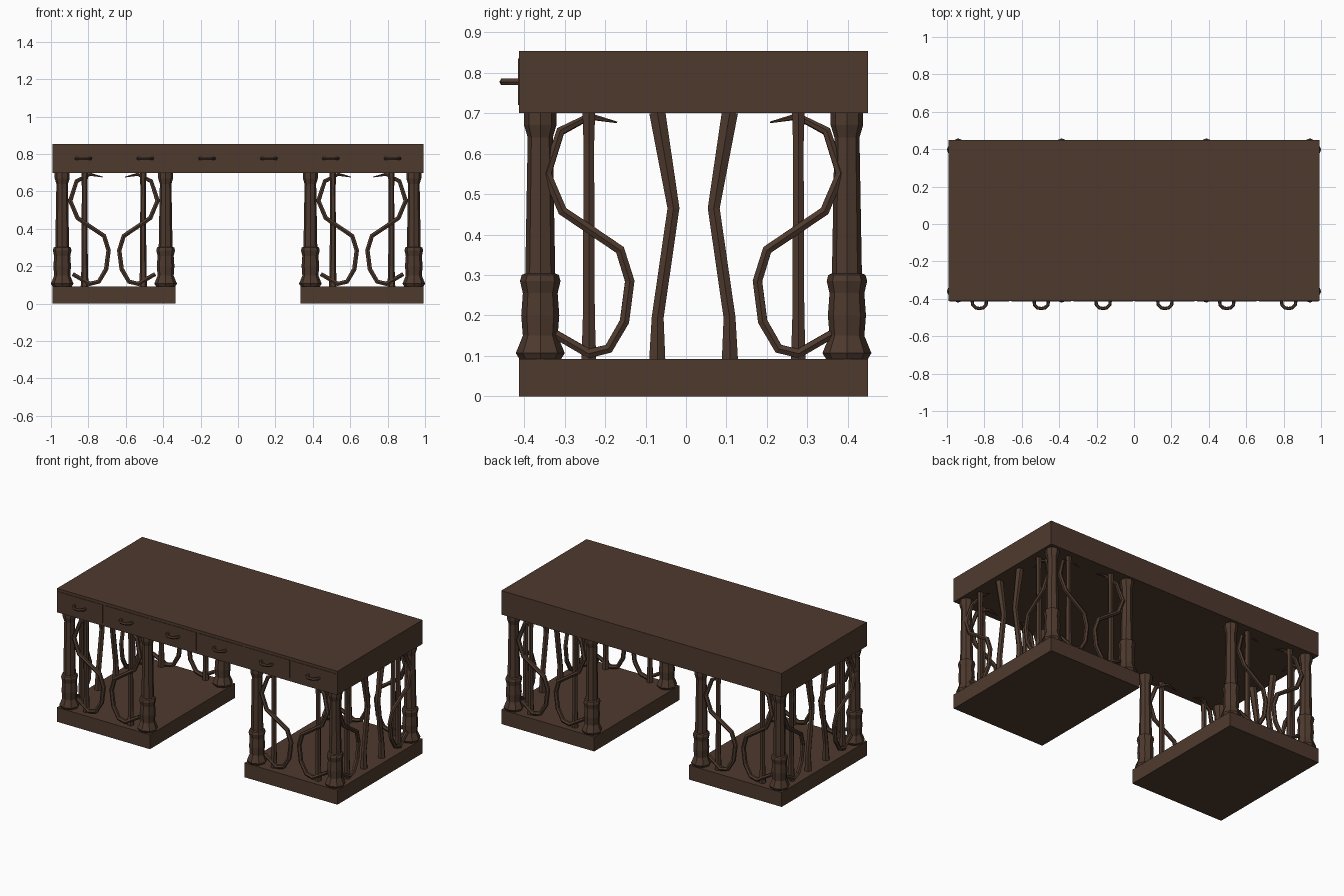
import bpy, bmesh, math

if "Cube" in bpy.data.objects:
    bpy.data.objects.remove(bpy.data.objects["Cube"])

wood = bpy.data.materials.new("dark_brown_wood")
wood.diffuse_color = (0.076, 0.042, 0.027, 1)
wood.use_nodes = True
wood.node_tree.nodes["Principled BSDF"].inputs["Base Color"].default_value = wood.diffuse_color

CY = 0.0186                      # centre of the desk body in y
FRONT, BACK = -0.412, 0.4495     # slab limits in y
HX = 0.992                       # slab half width
INNER = 0.335                    # inner edge of each pedestal
INSET = 0.052                    # column inset from the edges


def finish(name, bm):
    bmesh.ops.recalc_face_normals(bm, faces=bm.faces)
    me = bpy.data.meshes.new(name)
    bm.to_mesh(me)
    bm.free()
    me.materials.append(wood)
    ob = bpy.data.objects.new(name, me)
    bpy.context.collection.objects.link(ob)
    return ob


def box(name, x0, x1, y0, y1, z0, z1):
    bm = bmesh.new()
    bmesh.ops.create_cube(bm, size=1)
    for v in bm.verts:
        v.co = ((x0 + x1) / 2 + v.co.x * (x1 - x0),
                (y0 + y1) / 2 + v.co.y * (y1 - y0),
                (z0 + z1) / 2 + v.co.z * (z1 - z0))
    return finish(name, bm)


def lathe(name, x, y, profile, sides=8):
    bm = bmesh.new()
    rings = []
    for z, r in profile:
        rings.append([bm.verts.new((x + r * math.cos(2 * math.pi * i / sides),
                                    y + r * math.sin(2 * math.pi * i / sides), z))
                      for i in range(sides)])
    for a, b in zip(rings, rings[1:]):
        for i in range(sides):
            j = (i + 1) % sides
            bm.faces.new((a[i], a[j], b[j], b[i]))
    bm.faces.new(rings[0])
    bm.faces.new(rings[-1])
    return finish(name, bm)


def tube(name, points, radii):
    cu = bpy.data.curves.new(name, 'CURVE')
    cu.dimensions = '3D'
    cu.bevel_depth = 1.0
    cu.bevel_resolution = 1      # six sides
    cu.use_fill_caps = True
    sp = cu.splines.new('POLY')
    sp.points.add(len(points) - 1)
    for p, co, r in zip(sp.points, points, radii):
        p.co = (*co, 1)
        p.radius = r
    sp.use_smooth = False
    cu.materials.append(wood)
    ob = bpy.data.objects.new(name, cu)
    bpy.context.collection.objects.link(ob)
    bpy.ops.object.select_all(action='DESELECT')
    ob.select_set(True)
    bpy.context.view_layer.objects.active = ob
    bpy.ops.object.convert(target='MESH')
    return ob


# Slab and drawer fronts with handles
box("desk_top", -HX, HX, FRONT, BACK, 0.70, 0.853)
pitch = 2 * HX / 6
for i in range(6):
    x = (i - 2.5) * pitch
    box("drawer_front", x - pitch / 2 + 0.006, x + pitch / 2 - 0.006,
        FRONT - 0.003, FRONT + 0.01, 0.72, 0.835)
    arc = [(-0.038, 0.0), (-0.036, 0.02), (-0.02, 0.036), (0, 0.040),
           (0.02, 0.036), (0.036, 0.02), (0.038, 0.0)]
    tube("drawer_handle", [(x + u, FRONT - d, 0.777) for u, d in arc], [0.009] * 7)

# Column profile (z, radius)
column = [(0.09, 0.05), (0.107, 0.0605), (0.15, 0.043), (0.20, 0.047),
          (0.255, 0.043), (0.285, 0.050), (0.30, 0.046), (0.304, 0.037),
          (0.64, 0.031), (0.67, 0.040), (0.702, 0.040)]

# Vine path: (distance from column, z, outward offset, radius)
vine = [(0.03, 0.158, 0, 0.012), (0.12, 0.106, 0.012, 0.0135),
        (0.169, 0.118, 0.012, 0.0135), (0.208, 0.185, 0.01, 0.0135),
        (0.221, 0.285, 0.01, 0.0135), (0.197, 0.362, 0.014, 0.0135),
        (0.055, 0.458, 0.02, 0.0135), (0.016, 0.55, 0.015, 0.0135),
        (0.05, 0.655, 0, 0.012), (0.122, 0.692, -0.018, 0.009),
        (0.19, 0.677, -0.018, 0.002)]

# Straight rod and bent middle bar: (distance, z, radius)
rod = [(0.12, 0.09, 0.021), (0.12, 0.20, 0.017), (0.12, 0.62, 0.015), (0.12, 0.702, 0.018)]
bar = [(0.289, 0.09, 0.023), (0.290, 0.195, 0.017), (0.329, 0.465, 0.017), (0.289, 0.702, 0.023)]


def panel(place, shift, with_bar):
    """Half of a panel; place(u, out, z) gives a world position."""
    tube("vine", [place(u + shift, o, z) for u, z, o, r in vine], [v[3] for v in vine])
    tube("straight_rod", [place(u, 0, z) for u, z, r in rod], [p[2] for p in rod])
    if with_bar:
        tube("bent_bar", [place(u, 0, z) for u, z, r in bar], [p[2] for p in bar])


# Two pedestals: base, four columns, panels on front, back and outer side
yf, yb = FRONT + INSET, BACK - INSET
xo, xi = HX - INSET, INNER + INSET
for s in (-1, 1):
    a, b = sorted((s * INNER, s * HX))
    box("pedestal_base", a, b, FRONT, BACK, 0, 0.092)
    for x in (xo, xi):
        for y in (yf, yb):
            lathe("column", s * x, y, column)
    for y, d in ((yf, -1), (yb, 1)):
        # front or back panel, from the outer and the inner column
        panel(lambda u, o, z: (s * (xo - u), y + d * o, z), 0.027, False)
        panel(lambda u, o, z: (s * (xi + u), y + d * o, z), 0.027, False)
        # outer side panel half
        panel(lambda u, o, z: (s * (xo + o), y - d * u, z), 0, True)
